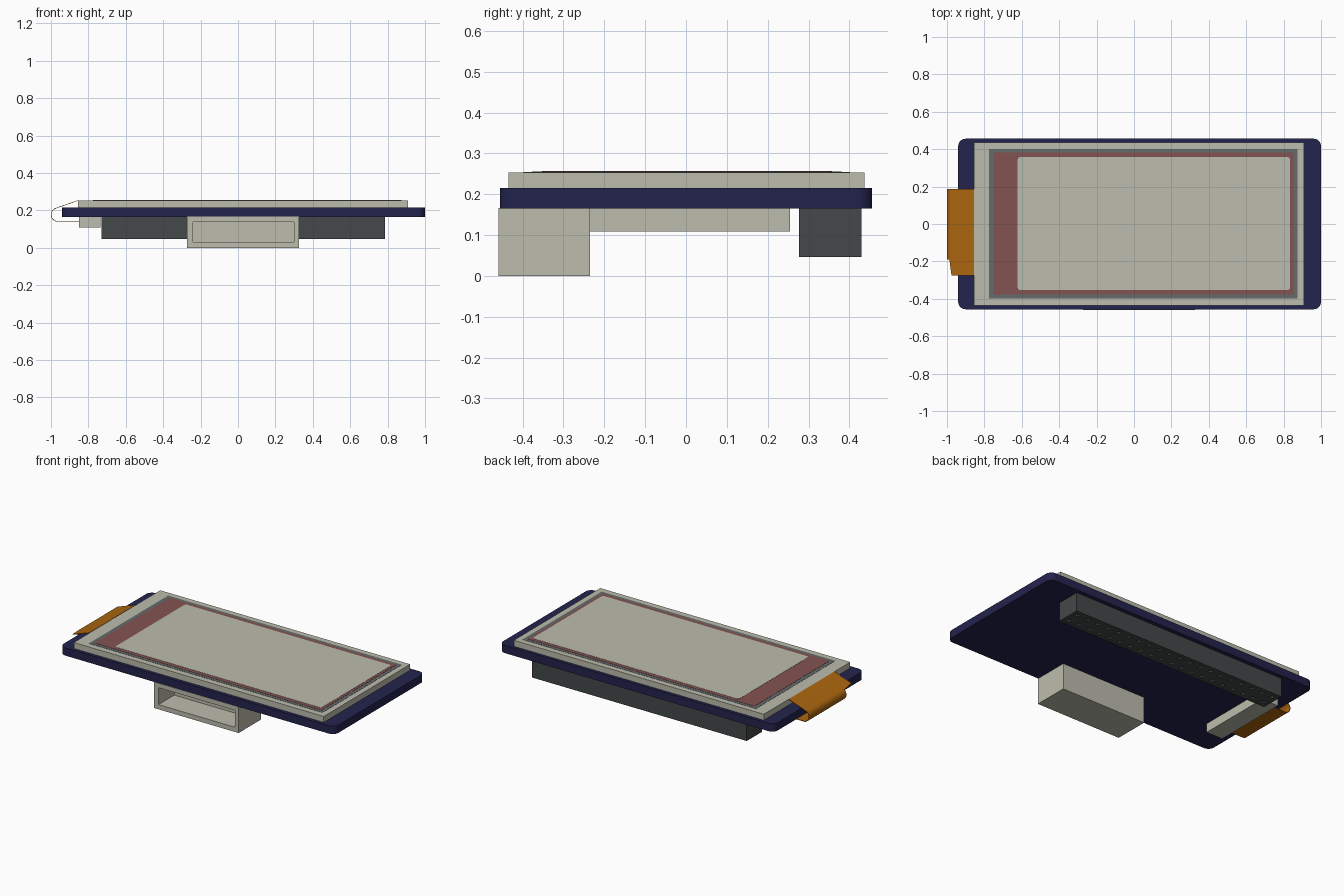
import bpy, bmesh, math

if "Cube" in bpy.data.objects:
    bpy.data.objects.remove(bpy.data.objects["Cube"], do_unlink=True)


def material(name, rgb):
    """Flat material from 0-255 sRGB values."""
    lin = [((c / 255 + 0.055) / 1.055) ** 2.4 if c > 10 else c / 255 / 12.92 for c in rgb]
    m = bpy.data.materials.new(name)
    m.diffuse_color = (*lin, 1)
    m.use_nodes = True
    bsdf = m.node_tree.nodes["Principled BSDF"]
    bsdf.inputs["Base Color"].default_value = (*lin, 1)
    bsdf.inputs["Roughness"].default_value = 0.6
    return m


NAVY = material("navy board", (35, 35, 78))
BEIGE = material("warm light grey", (188, 188, 173))
SLATE = material("slate grey", (100, 108, 107))
ROSE = material("dusty red", (133, 82, 82))
ORANGE = material("amber film", (172, 102, 14))
CHARCOAL = material("charcoal plastic", (67, 72, 72))


def add_object(name, bm, mat):
    bmesh.ops.recalc_face_normals(bm, faces=bm.faces)
    me = bpy.data.meshes.new(name)
    bm.to_mesh(me)
    bm.free()
    ob = bpy.data.objects.new(name, me)
    bpy.context.scene.collection.objects.link(ob)
    if mat:
        me.materials.append(mat)
    return ob


def add_box(bm, x, y, z):
    verts = bmesh.ops.create_cube(bm, size=1)["verts"]
    for v in verts:
        for i, (lo, hi) in enumerate((x, y, z)):
            v.co[i] = lo if v.co[i] < 0 else hi


def box(name, x, y, z, mat, radius=0, segments=6):
    """Box between limits, with optionally rounded upright corners."""
    bm = bmesh.new()
    add_box(bm, x, y, z)
    if radius:
        upright = [e for e in bm.edges if abs(e.verts[0].co.z - e.verts[1].co.z) > 1e-5]
        bmesh.ops.bevel(bm, geom=upright, offset=radius, segments=segments,
                        profile=0.5, affect='EDGES')
    return add_object(name, bm, mat)


def smooth(ob):
    bpy.ops.object.select_all(action='DESELECT')
    ob.select_set(True)
    bpy.context.view_layer.objects.active = ob
    bpy.ops.object.shade_smooth_by_angle(angle=math.radians(35))


def cut(ob, cutter):
    mod = ob.modifiers.new("cut", 'BOOLEAN')
    mod.operation = 'DIFFERENCE'
    mod.solver = 'EXACT'
    mod.object = cutter
    bpy.context.view_layer.objects.active = ob
    bpy.ops.object.modifier_apply(modifier=mod.name)
    bpy.data.objects.remove(cutter, do_unlink=True)


# Circuit board with rounded corners
smooth(box("circuit_board", (-0.94, 1.0), (-0.456, 0.456), (0.165, 0.215), NAVY, 0.04, 8))

# Display panel and its thin stacked layers
box("display_panel", (-0.855, 0.91), (-0.435, 0.437), (0.215, 0.253), BEIGE)
box("display_border", (-0.775, 0.874), (-0.398, 0.402), (0.252, 0.2542), SLATE)
box("display_margin", (-0.75, 0.852), (-0.377, 0.381), (0.253, 0.2554), ROSE)
box("screen", (-0.622, 0.835), (-0.353, 0.358), (0.254, 0.2566), BEIGE, 0.015, 4)

# Hollow port facing the front, below the board
port = box("front_port", (-0.272, 0.326), (-0.459, -0.235), (0, 0.166), BEIGE)
cut(port, box("port_cutter", (-0.24, 0.30), (-0.6, -0.30), (0.03, 0.138), None))

# Pin header with two rows of twenty sockets on its underside
header = box("pin_header", (-0.73, 0.785), (0.277, 0.43), (0.046, 0.166), CHARCOAL)
bm = bmesh.new()
pitch, half = 1.515 / 20, 0.012
for row in (-0.5, 0.5):
    for i in range(20):
        cx, cy = -0.73 + pitch * (i + 0.5), 0.3535 + pitch * row
        add_box(bm, (cx - half, cx + half), (cy - half, cy + half), (0, 0.10))
cut(header, add_object("socket_cutter", bm, None))

# Connector for the ribbon, below the board
box("ribbon_connector", (-0.85, -0.735), (-0.235, 0.255), (0.109, 0.166), BEIGE)

# Ribbon that leaves the display and folds under the board edge
rows = [(-0.855, 0.253, -0.275)]
for k in range(17):
    deg = 110 + 10 * k
    a = math.radians(deg)
    front = -0.275 + 0.085 * min(1, (deg - 110) / 20)
    rows.append((-0.963 + 0.036 * math.cos(a), 0.177 + 0.036 * math.sin(a), front))
rows.append((-0.845, 0.141, -0.19))
bm = bmesh.new()
pairs = [(bm.verts.new((x, y0, z)), bm.verts.new((x, 0.187, z))) for x, z, y0 in rows]
for (a, b), (c, d) in zip(pairs, pairs[1:]):
    bm.faces.new((a, b, d, c))
ribbon = add_object("ribbon_cable", bm, ORANGE)
solid = ribbon.modifiers.new("thickness", 'SOLIDIFY')
solid.thickness = 0.003
solid.offset = 0
bpy.context.view_layer.objects.active = ribbon
bpy.ops.object.modifier_apply(modifier=solid.name)
smooth(ribbon)
